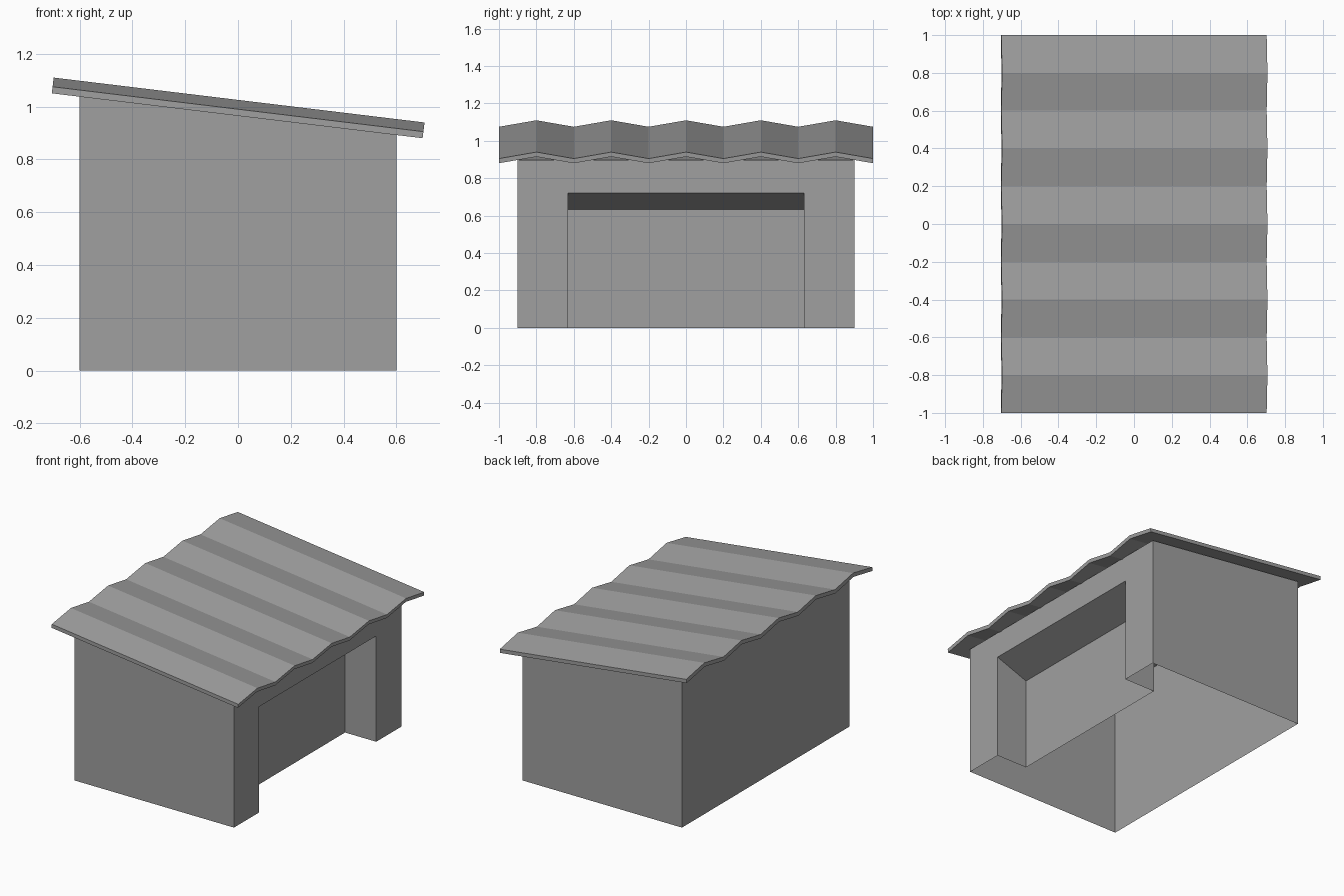
import bpy
import bmesh
from math import radians

cube = bpy.data.objects.get("Cube")
if cube:
    bpy.data.objects.remove(cube, do_unlink=True)

grey = bpy.data.materials.new("plain grey")
grey.use_nodes = True
colour = (0.35, 0.35, 0.35, 1)
grey.diffuse_color = colour
grey.node_tree.nodes["Principled BSDF"].inputs["Base Color"].default_value = colour


def make_object(name, bm):
    bmesh.ops.remove_doubles(bm, verts=bm.verts, dist=0.0001)
    bmesh.ops.recalc_face_normals(bm, faces=bm.faces)
    mesh = bpy.data.meshes.new(name)
    bm.to_mesh(mesh)
    bm.free()
    mesh.materials.append(grey)
    obj = bpy.data.objects.new(name, mesh)
    bpy.context.collection.objects.link(obj)
    return obj


def add_face(bm, *points):
    bm.faces.new([bm.verts.new(p) for p in points])


# Hollow hut shell, open underneath, with a sloped top and an alcove on its low side
X, Y = 0.6, 0.9
HIGH, LOW = 1.042, 0.897
AX, AY = 0.365, 0.63
A_OUT, A_IN = 0.72, 0.632

bm = bmesh.new()
for s in (-1, 1):
    # end wall and alcove cheek
    add_face(bm, (-X, s * Y, 0), (X, s * Y, 0), (X, s * Y, LOW), (-X, s * Y, HIGH))
    add_face(bm, (AX, s * AY, 0), (X, s * AY, 0), (X, s * AY, A_OUT), (AX, s * AY, A_IN))
# tall wall and top
add_face(bm, (-X, -Y, 0), (-X, Y, 0), (-X, Y, HIGH), (-X, -Y, HIGH))
add_face(bm, (-X, -Y, HIGH), (X, -Y, LOW), (X, Y, LOW), (-X, Y, HIGH))
# alcove back and sloped ceiling
add_face(bm, (AX, -AY, 0), (AX, AY, 0), (AX, AY, A_IN), (AX, -AY, A_IN))
add_face(bm, (AX, -AY, A_IN), (AX, AY, A_IN), (X, AY, A_OUT), (X, -AY, A_OUT))
# low wall around the alcove opening
add_face(bm, (X, -Y, 0), (X, -AY, 0), (X, -AY, A_OUT), (X, AY, A_OUT),
         (X, AY, 0), (X, Y, 0), (X, Y, LOW), (X, -Y, LOW))
make_object("hut_walls", bm)

# Corrugated roof sheet: zigzag section extruded along its length, then tilted
LENGTH, THICK, WAVE, FOLDS = 1.415, 0.025, 0.035, 10
bm = bmesh.new()
rows = []
for i in range(FOLDS + 1):
    y = -1 + 2 * i / FOLDS
    z = WAVE * (i % 2)
    rows.append(((y, z), (y, z + THICK)))
for (a, b), (c, d) in zip(rows, rows[1:]):
    add_face(bm, *[(-LENGTH / 2, y, z) for y, z in (a, c, d, b)])
bmesh.ops.remove_doubles(bm, verts=bm.verts, dist=0.0001)
ext = bmesh.ops.extrude_face_region(bm, geom=bm.faces[:], use_keep_orig=True)
moved = [v for v in ext["geom"] if isinstance(v, bmesh.types.BMVert)]
bmesh.ops.translate(bm, verts=moved, vec=(LENGTH, 0, 0))
roof = make_object("corrugated_roof", bm)
roof.rotation_euler.y = radians(6.9)
roof.location = (-0.003, 0, 0.965)
